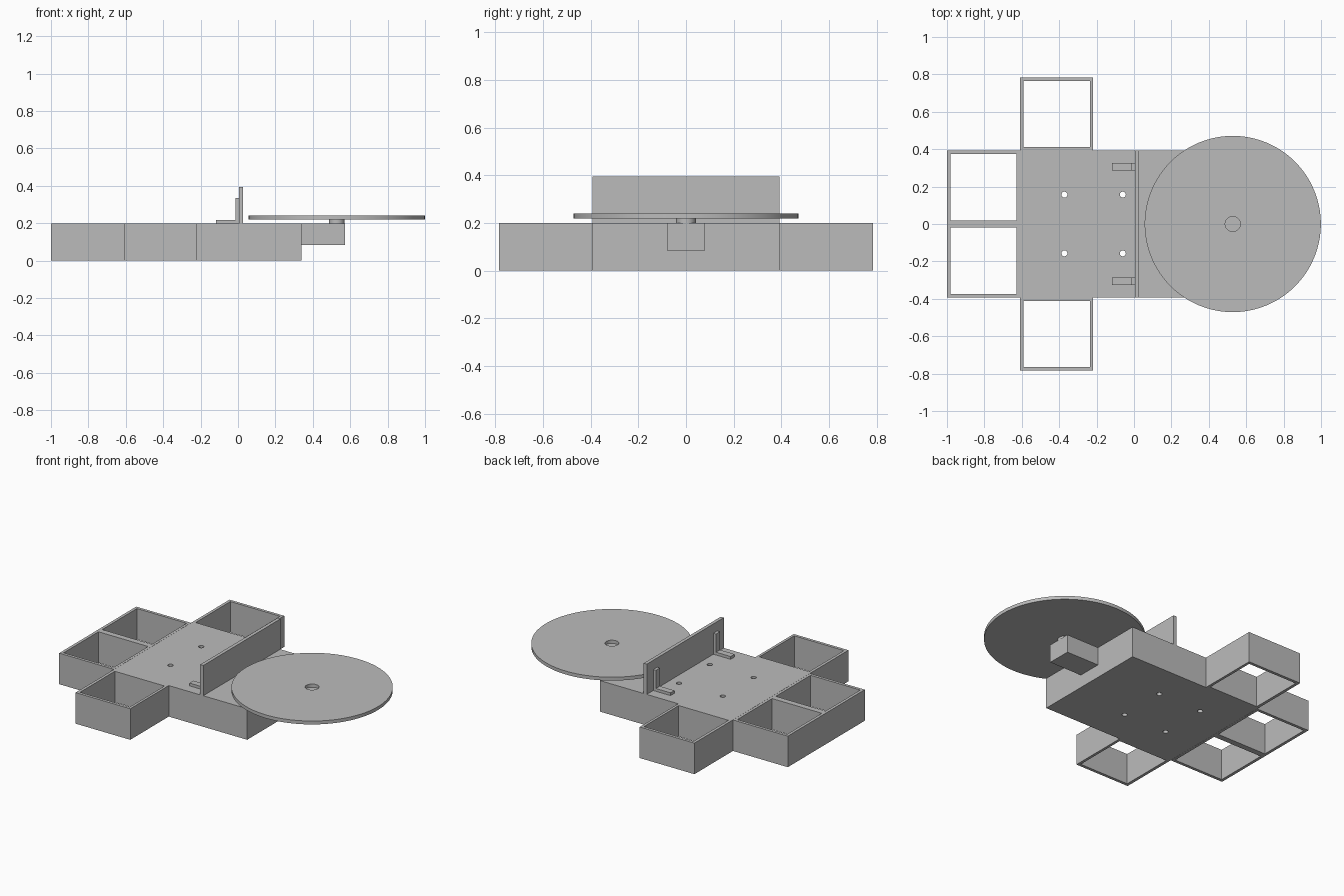
import bpy
import math

if "Cube" in bpy.data.objects:
    bpy.data.objects.remove(bpy.data.objects["Cube"], do_unlink=True)

grey = bpy.data.materials.new("plain grey")
grey.use_nodes = True
grey.diffuse_color = (0.5, 0.5, 0.5, 1)
grey.node_tree.nodes["Principled BSDF"].inputs["Base Color"].default_value = (0.5, 0.5, 0.5, 1)


def finish(name):
    ob = bpy.context.object
    ob.name = ob.data.name = name
    ob.data.materials.append(grey)
    return ob


def box(name, x, y, z):
    """Box spanning the given (low, high) ranges."""
    spans = (x, y, z)
    bpy.ops.mesh.primitive_cube_add(size=1, location=[(a + b) / 2 for a, b in spans])
    bpy.context.object.scale = [b - a for a, b in spans]
    bpy.ops.object.transform_apply(location=False, rotation=False, scale=True)
    return finish(name)


def cylinder(name, x, y, radius, z, sides=96):
    bpy.ops.mesh.primitive_cylinder_add(vertices=sides, radius=radius, depth=z[1] - z[0],
                                        location=(x, y, (z[0] + z[1]) / 2))
    return finish(name)


def cut(ob, cutter):
    """Subtract the cutter, then discard it."""
    cutter.hide_render = True
    mod = ob.modifiers.new("cut", 'BOOLEAN')
    mod.operation = 'DIFFERENCE'
    mod.solver = 'EXACT'
    mod.object = cutter
    bpy.ops.object.select_all(action='DESELECT')
    bpy.context.view_layer.objects.active = ob
    ob.select_set(True)
    bpy.ops.object.modifier_apply(modifier=mod.name)
    bpy.data.objects.remove(cutter, do_unlink=True)


def smooth(ob):
    bpy.ops.object.select_all(action='DESELECT')
    bpy.context.view_layer.objects.active = ob
    ob.select_set(True)
    bpy.ops.object.shade_smooth_by_angle(angle=math.radians(30))


HEIGHT = 0.2
HALF = 0.392
WALL = 0.019
LEFT = -0.609
THROUGH = (-0.1, 0.3)

# Main body with four screw holes
body = box("main_body", (LEFT, 0.34), (-HALF, HALF), (0, HEIGHT))
for x in (-0.372, -0.06):
    for y in (-0.157, 0.157):
        cut(body, cylinder("hole_cutter", x, y, 0.016, THROUGH, 32))
smooth(body)


# Open square bins: two at the end, one on each side
def bin_frame(name, x, y):
    frame = box(name, (x, x + HALF - 0.002), (y, y + HALF), (0, HEIGHT))
    cut(frame, box("bin_cutter", (x + WALL, x + HALF - WALL), (y + WALL, y + HALF - WALL), THROUGH))


bin_frame("end_bin_back", -1, 0)
bin_frame("end_bin_front", -1, -HALF)
bin_frame("side_bin_back", LEFT, HALF)
bin_frame("side_bin_front", LEFT, -2 * HALF)

# Upright divider with two angle brackets
box("divider_panel", (0.005, 0.027), (-HALF, HALF), (HEIGHT, 0.395))
for side, name in ((1, "back"), (-1, "front")):
    span = sorted((side * 0.286, side * 0.326))
    box("bracket_foot_" + name, (-0.118, 0.005), span, (HEIGHT, 0.218))
    box("bracket_upright_" + name, (-0.014, 0.005), span, (0.218, 0.335))

# Motor block, shaft and turntable disc
DISC_X = 0.528
box("motor_block", (0.34, 0.573), (-0.078, 0.078), (0.083, HEIGHT))
smooth(cylinder("shaft", DISC_X, 0, 0.041, (HEIGHT, 0.22)))
disc = cylinder("turntable_disc", DISC_X, 0, 0.471, (0.219, 0.241), 128)
cut(disc, cylinder("disc_cutter", DISC_X, 0, 0.0405, (0.1, 0.4)))
smooth(disc)
